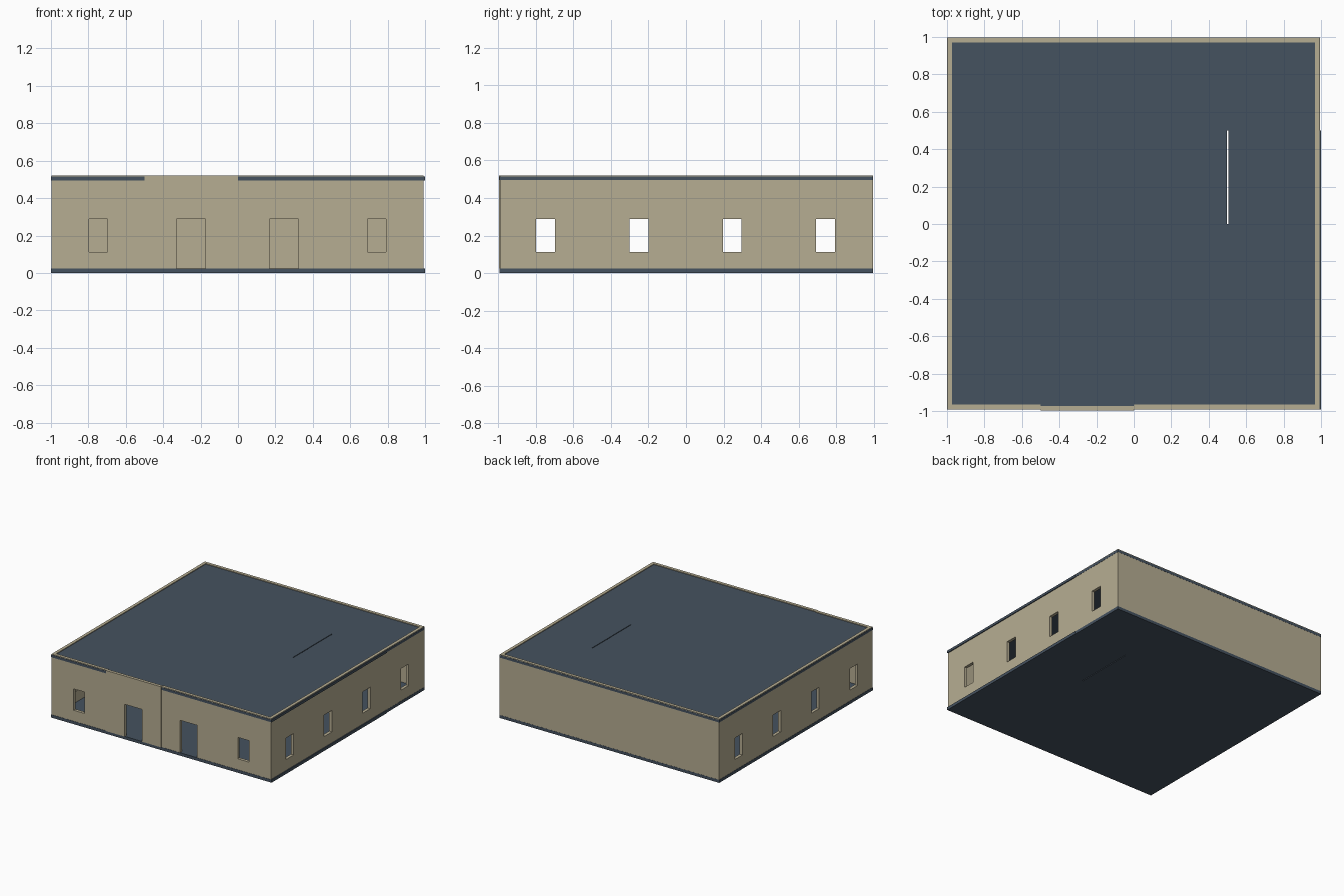
import bpy, bmesh
from mathutils import Matrix

if "Cube" in bpy.data.objects:
    bpy.data.objects.remove(bpy.data.objects["Cube"])


def material(name, rgb):
    m = bpy.data.materials.new(name)
    m.diffuse_color = (*rgb, 1)
    m.use_nodes = True
    m.node_tree.nodes["Principled BSDF"].inputs["Base Color"].default_value = m.diffuse_color
    return m


tan = material("tan_plaster", (0.47, 0.42, 0.29))
slate = material("slate_blue", (0.06, 0.085, 0.115))


def boxes(name, spans, mat=None):
    """One object made of axis-aligned boxes (x0, x1, y0, y1, z0, z1)."""
    bm = bmesh.new()
    for x0, x1, y0, y1, z0, z1 in spans:
        mtx = (Matrix.Translation(((x0 + x1) / 2, (y0 + y1) / 2, (z0 + z1) / 2))
               @ Matrix.Diagonal((x1 - x0, y1 - y0, z1 - z0, 1)))
        bmesh.ops.create_cube(bm, size=1, matrix=mtx)
    me = bpy.data.meshes.new(name)
    bm.to_mesh(me)
    bm.free()
    ob = bpy.data.objects.new(name, me)
    bpy.context.collection.objects.link(ob)
    if mat:
        me.materials.append(mat)
    return ob


def cut(ob, spans):
    """Subtract boxes from an object and keep the clean result."""
    cutter = boxes("cutter", spans)
    cutter.hide_render = True
    mod = ob.modifiers.new("openings", 'BOOLEAN')
    mod.operation = 'DIFFERENCE'
    mod.solver = 'EXACT'
    mod.object = cutter
    bpy.context.view_layer.objects.active = ob
    bpy.ops.object.modifier_apply(modifier=mod.name)
    bpy.data.objects.remove(cutter)


Z0, Z1 = 0.024, 0.521          # wall bottom and top
SILL, HEAD = 0.113, 0.289      # window heights
T = 0.025                      # wall thickness
F, B, L, R = -0.991, 0.996, -0.998, 0.993   # outer wall planes

# floor and roof slabs, with the narrow joint and the stepped right edge
for name, z0, z1 in (("floor_slab", 0.0, 0.024), ("roof_slab", 0.495, 0.515)):
    slab = boxes(name, [(-1, 1, -0.993, 0.997, z0, z1)], slate)
    cut(slab, [(0.498, 0.504, 0, 0.5, -1, 2), (0.9945, 1.1, 0.5, 1.1, -1, 2)])

# front wall: window bay, projecting door bay, door and window bays
front_openings = [(-0.797, -0.697, SILL), (-0.33, -0.175, 0.0),
                  (0.168, 0.323, 0.0), (0.692, 0.792, SILL)]
front_cuts = [(x0, x1, -1.2, -0.9, z, HEAD) for x0, x1, z in front_openings]
for name, x0, x1, y, cuts in (
        ("front_wall_left", L, -0.5, F, front_cuts[:1]),
        ("front_wall_projecting_bay", -0.5, 0, -0.997, front_cuts[1:2]),
        ("front_wall_right", 0, R, F, front_cuts[2:])):
    cut(boxes(name, [(x0, x1, y, y + T, Z0, Z1)], tan), cuts)

# plain back wall
boxes("back_wall", [(L, R, B - T, B, Z0, Z1)], tan)

# side walls with four aligned windows each
side_cuts = [(-1.2, 1.2, y - 0.05, y + 0.05, SILL, HEAD)
             for y in (-0.748, -0.251, 0.246, 0.743)]
for name, x in (("left_wall", L), ("right_wall", R - T)):
    cut(boxes(name, [(x, x + T, F + T, B - T, Z0, Z1)], tan), side_cuts)
